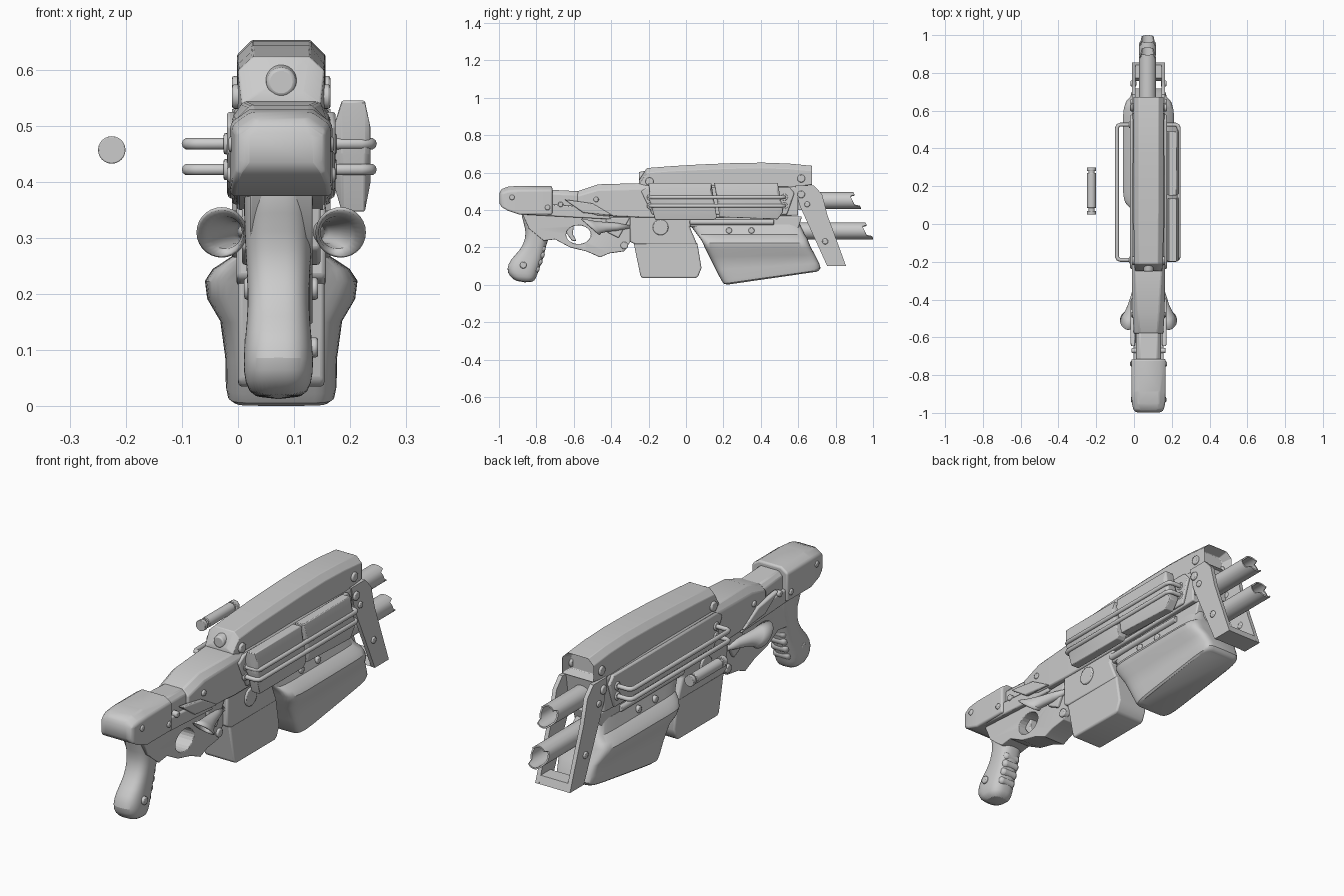
import bpy, bmesh, math
from mathutils import Vector

if "Cube" in bpy.data.objects:
    bpy.data.objects.remove(bpy.data.objects["Cube"])

CX = 0.077  # the gun's own mid-plane


def finish(name, bm, bevel=0, seg=2):
    bmesh.ops.recalc_face_normals(bm, faces=bm.faces[:])
    me = bpy.data.meshes.new(name)
    bm.to_mesh(me)
    bm.free()
    ob = bpy.data.objects.new(name, me)
    bpy.context.collection.objects.link(ob)
    if bevel:
        m = ob.modifiers.new("Bevel", 'BEVEL')
        m.width, m.segments, m.limit_method = bevel, seg, 'ANGLE'
        m.angle_limit = math.radians(35)
    return ob


def loft(name, rings, bevel=0, seg=2, caps=True, closed=False):
    bm = bmesh.new()
    vs = [[bm.verts.new(p) for p in r] for r in rings]
    n = len(vs[0])
    pairs = list(zip(vs, vs[1:])) + ([(vs[-1], vs[0])] if closed else [])
    for a, b in pairs:
        for i in range(n):
            bm.faces.new((a[i], a[(i + 1) % n], b[(i + 1) % n], b[i]))
    if caps and not closed:
        bm.faces.new(vs[0])
        bm.faces.new(vs[-1])
    return finish(name, bm, bevel, seg)


def plate(name, pts, x0, x1, bevel=0.006, seg=2):
    """Side profile (y, z) extruded across x."""
    return loft(name, [[(x, y, z) for y, z in pts] for x in (x0, x1)], bevel, seg)


def hull(name, secs, bevel=0.006, seg=2):
    """Chamfer-topped sections along y: (y, z bottom, z top, half width, chamfer x, chamfer z)."""
    return loft(name, [[(CX + x, y, z) for x, z in (
        (-w, zb), (w, zb), (w, zt - cz), (w - cx, zt), (-w + cx, zt), (-w, zt - cz))]
        for y, zb, zt, w, cx, cz in secs], bevel, seg)


def layers(name, rows, power, n=32, cx=CX):
    """Rounded rings stacked in z: (rear y, z, front y, z, half width)."""
    rings = []
    for y0, z0, y1, z1, w in rows:
        r = []
        for i in range(n):
            a = 2 * math.pi * i / n
            c, s = math.cos(a), math.sin(a)
            u = 0.5 + 0.5 * math.copysign(abs(c) ** power, c)
            r.append((cx + w * math.copysign(abs(s) ** power, s), y0 + (y1 - y0) * u, z0 + (z1 - z0) * u))
        rings.append(r)
    return loft(name, rings)


def cyl(name, p0, p1, r, r2=None, bevel=0, n=20, seg=2):
    p0, p1 = Vector(p0), Vector(p1)
    q = (p1 - p0).to_track_quat('Z', 'Y')
    rings = [[p + q @ Vector((k * math.cos(2 * math.pi * i / n), k * math.sin(2 * math.pi * i / n), 0))
              for i in range(n)] for p, k in ((p0, r), (p1, r if r2 is None else r2))]
    return loft(name, rings, bevel, seg)


# Top cover with recessed nose
cover = hull("top_cover", [(-0.25, .52, .56, .07, .03, .02), (-0.21, .52, .624, .077, .027, .025),
                           (-.08, .52, .634, .078, .027, .025), (0.07, .52, .643, .079, .027, .027),
                           (.24, .52, .65, .079, .027, .027), (0.41, .52, .653, .079, .027, .027),
                           (.55, .52, .648, .079, .027, .027), (0.675, .535, .636, .079, .027, .027)], 0.003)
bm = bmesh.new()
bm.from_mesh(cover.data)
bm.faces.ensure_lookup_table()
nose = max(bm.faces, key=lambda f: f.calc_center_median().y)
bmesh.ops.inset_individual(bm, faces=[nose], thickness=0.014)
bmesh.ops.translate(bm, verts=nose.verts, vec=(0, -0.05, 0))
bm.to_mesh(cover.data)
bm.free()
cyl("rear_knob", (CX, -0.252, .578), (CX, -0.2, .578), .025, .034, 0.005, 28)

# Receiver, lower block and rail
hull("receiver", [(-0.58, .40, .50, .078, .03, .025), (-0.47, .37, .537, .085, .03, .03),
                  (-0.25, .36, .543, .088, .02, .03), (0.2, .36, .535, .088, .012, .012),
                  (0.60, .37, .53, .084, .012, .012)])
plate("lower_receiver", [(-.30, .39), (-.30, .23), (-.27, .215), (.06, .215), (.02, .31), (.06, .39)],
      CX - .08, CX + .08, 0.008)
plate("rail", [(.0, .365), (.0, .31), (.60, .30), (.62, .365)], CX - .068, CX + .068)
for s in (-1, 1):
    cyl("rail_rod", (CX + s * .07, .02, .335), (CX + s * .07, .47, .335), .015, bevel=.003)
    plate("side_plate", [(-.24, .50), (-.2, .525), (.55, .525), (.58, .49), (.54, .375), (-.18, .375)],
          CX + s * .08, CX + s * .097, 0.006)

# Rear cap and its neck
hull("rear_cap", [(-.997, .435, .495, .066, .03, .02), (-.985, .415, .512, .08, .032, .022),
                  (-.95, .395, .525, .088, .034, .024), (-.89, .375, .529, .091, .034, .024),
                  (-.715, .375, .527, .091, .034, .022)], 0.012, 4)
hull("cap_neck", [(-.73, .38, .508, .066, .02, .02), (-.57, .38, .50, .066, .02, .02)])
plate("cheek", [(-.90, .40), (-.86, .375), (-.40, .35), (-.44, .41), (-.72, .43)], CX - .08, CX + .08)

# Grip, finger ridges, trigger frame
grip = layers("grip", [(-.88, .45, -.68, .45, .062), (-.885, .38, -.69, .36, .062), (-.86, .31, -.72, .28, .06),
                       (-.855, .25, -.745, .225, .056), (-.885, .185, -.757, .165, .054),
                       (-.94, .135, -.772, .115, .059), (-.96, .085, -.79, .075, .063),
                       (-.945, .045, -.80, .036, .06), (-.905, .015, -.82, .01, .045)], 0.75, 40, .072)
grip.modifiers.new("Subdivision", 'SUBSURF').levels = 1
for y, z in ((-.77, .195), (-.775, .16), (-.787, .123), (-.802, .085)):
    cyl("finger_ridge", (.03, y, z), (.114, y, z), .02, bevel=.014, n=16, seg=3)
frame = plate("trigger_frame", [(-.88, .39), (-.84, .30), (-.76, .235), (-.70, .243), (-.62, .20), (-.53, .178),
                                (-.46, .147), (-.41, .168), (-.33, .179), (-.29, .243), (-.28, .39)],
              CX - .056, CX + .056, 0)
hole = [(-.575 + .066 * math.cos(a * math.pi / 12), .268 + .05 * math.sin(a * math.pi / 12)) for a in range(24)]
cutter = plate("guard_cutter", hole, -.2, .4, 0)
cutter.hide_render = True
cutter.hide_set(True)
cut = frame.modifiers.new("Hole", 'BOOLEAN')
cut.operation, cut.object = 'DIFFERENCE', cutter
bv = frame.modifiers.new("Bevel", 'BEVEL')
bv.width, bv.segments, bv.limit_method, bv.angle_limit = .014, 3, 'ANGLE', math.radians(50)
plate("trigger", [(-.645, .325), (-.60, .325), (-.605, .27), (-.585, .235), (-.61, .235), (-.645, .285)],
      CX - .018, CX + .018, 0.004)

# Magazine and big lower fore-end
plate("magazine", [(-.28, .225), (-.243, .045), (-.23, .035), (.05, .035), (.065, .045), (.083, .09), (.06, .225)],
      CX - .077, CX + .077, 0.014, 3)
layers("fore_end", [(.02, .322, .61, .322, .07), (.06, .268, .635, .268, .087), (.078, .245, .65, .245, .122),
                    (.09, .222, .657, .225, .136), (.105, .19, .67, .195, .132), (.125, .15, .69, .16, .109),
                    (.16, .08, .712, .115, .1), (.19, .022, .719, .09, .099),
                    (.202, .006, .712, .078, .096), (.222, .001, .70, .07, .088)], 0.27, 40)

# Front bracket: two cheeks joined by a foot and a top bridge
for s in (-1, 1):
    plate("bracket_cheek", [(.585, .53), (.685, .53), (.728, .483), (.755, .376), (.856, .10), (.755, .10),
                            (.605, .43)], CX + s * .069, CX + s * .088, 0)
plate("bracket_foot", [(.757, .10), (.855, .10), (.843, .135), (.772, .135)], CX - .08, CX + .08, 0)
plate("bracket_bridge", [(.56, .40), (.56, .53), (.66, .53), (.64, .40)], CX - .075, CX + .075, 0)


# Barrels: tubes with jagged muzzles, lower lip longest
def barrel(z, y0, y1):
    rings, n = [[], [], [], []], 32
    for i in range(n):
        a = 2 * math.pi * i / n
        s = math.sin(a)
        tip = y1 - .02 * (1 + s) - (.025 if abs(s) < .6 else 0)
        for ring, (r, y) in zip(rings, ((.045, y0), (.045, tip), (.038, tip), (.038, y0))):
            ring.append((.072 + r * math.cos(a), y, z + r * s))
    loft("barrel", rings, closed=True)


barrel(.45, .60, .935)
barrel(.288, .45, 1.0)

# Right-hand armour pads (lens-shaped across x)
for pts in ([(-.2, .545), (.135, .545), (.165, .36), (.15, .347), (-.165, .347), (-.195, .45)],
            [(.15, .545), (.49, .545), (.52, .39), (.49, .35), (.18, .362)]):
    cy, cz = sum(p[0] for p in pts) / len(pts), .45
    loft("side_pad", [[(x, cy + (y - cy) * ky, cz + (z - cz) * kz) for y, z in pts]
                      for x, ky, kz in ((.17, .96, .5), (.185, 1, 1), (.226, 1, 1), (.236, .96, .5))], 0.003)

# Side hand rails: two bent pipes on each side
for side, xi, xo in (("left", -.015, -.09), ("right", .165, .237)):
    d = .018 if xo > xi else -.018
    for z in (.468, .422):
        cu = bpy.data.curves.new("hand_rail", 'CURVE')
        cu.dimensions, cu.bevel_depth, cu.bevel_resolution = '3D', .0105, 3
        sp = cu.splines.new('POLY')
        path = [(xi, -.19), (xo - d, -.19), (xo - d * .3, -.185), (xo, -.172),
                (xo, .508), (xo - d * .3, .521), (xo - d, .526), (xi, .526)]
        sp.points.add(len(path) - 1)
        for p, (x, y) in zip(sp.points, path):
            p.co = (x, y, z, 1)
        ob = bpy.data.objects.new(side + "_hand_rail", cu)
        bpy.context.collection.objects.link(ob)
        for y in (-.19, .526):
            cyl("rail_collar", (xi, y, z), (xi + d * .6, y, z), .019, bevel=.004)

# Flared horns (slanted mouth, hollow) and blades on both flanks
for s in (-1, 1):
    rings = []
    for y, r, off, slant in ((-.51, .045, .106, 1.1), (-.48, .034, .098, .8), (-.43, .026, .084, .4),
                             (-.37, .021, .07, 0), (-.30, .008, .062, 0)):
        rings.append([(CX + s * off + r * math.cos(t), y - r * math.sin(t) * slant, .31 + r * math.sin(t))
                      for t in (2 * math.pi * i / 28 for i in range(28))])
    horn = loft("horn", rings, caps=False)
    horn.modifiers.new("Shell", 'SOLIDIFY').thickness = .006
    plate("flank_blade", [(-.65, .456), (-.50, .435), (-.39, .37), (-.55, .385)],
          CX + s * .07, CX + s * .096, 0.006)
    plate("flank_panel", [(-.43, .36), (-.30, .36), (-.36, .25), (-.42, .28)],
          CX + s * .05, CX + s * .07, 0.006)

# Through bolts: (y, z, radius, half length)
for y, z, r, w in ((-.93, .467, .014, .094), (-.74, .413, .014, .097), (-.67, .43, .014, .09),
                   (-.48, .456, .014, .092), (-.87, .105, .018, .066), (-.33, .21, .02, .066),
                   (-.195, .552, .022, .088), (.616, .568, .021, .088), (.616, .483, .02, .097),
                   (.648, .43, .015, .095), (.744, .232, .016, .095), (-.136, .307, .042, .088),
                   (.23, .29, .016, .09), (.35, .29, .016, .09)):
    for s in (-1, 1):
        cyl("bolt", (CX + s * (w - .03), y, z), (CX + s * w, y, z), r, bevel=.005)

# Separate small canister on the left
for y0, y1, r in ((.085, .27, .0235), (.06, .295, .017), (.05, .07, .0245), (.28, .30, .0245)):
    cyl("canister", (-.225, y0, .457), (-.225, y1, .457), r, bevel=.002, n=24)

# Smooth shading with sharp edges kept
bpy.ops.object.select_all(action='DESELECT')
for ob in bpy.context.scene.objects:
    if ob.type == 'MESH' and not ob.hide_render:
        ob.select_set(True)
        bpy.context.view_layer.objects.active = ob
bpy.ops.object.shade_smooth_by_angle(angle=math.radians(35))
